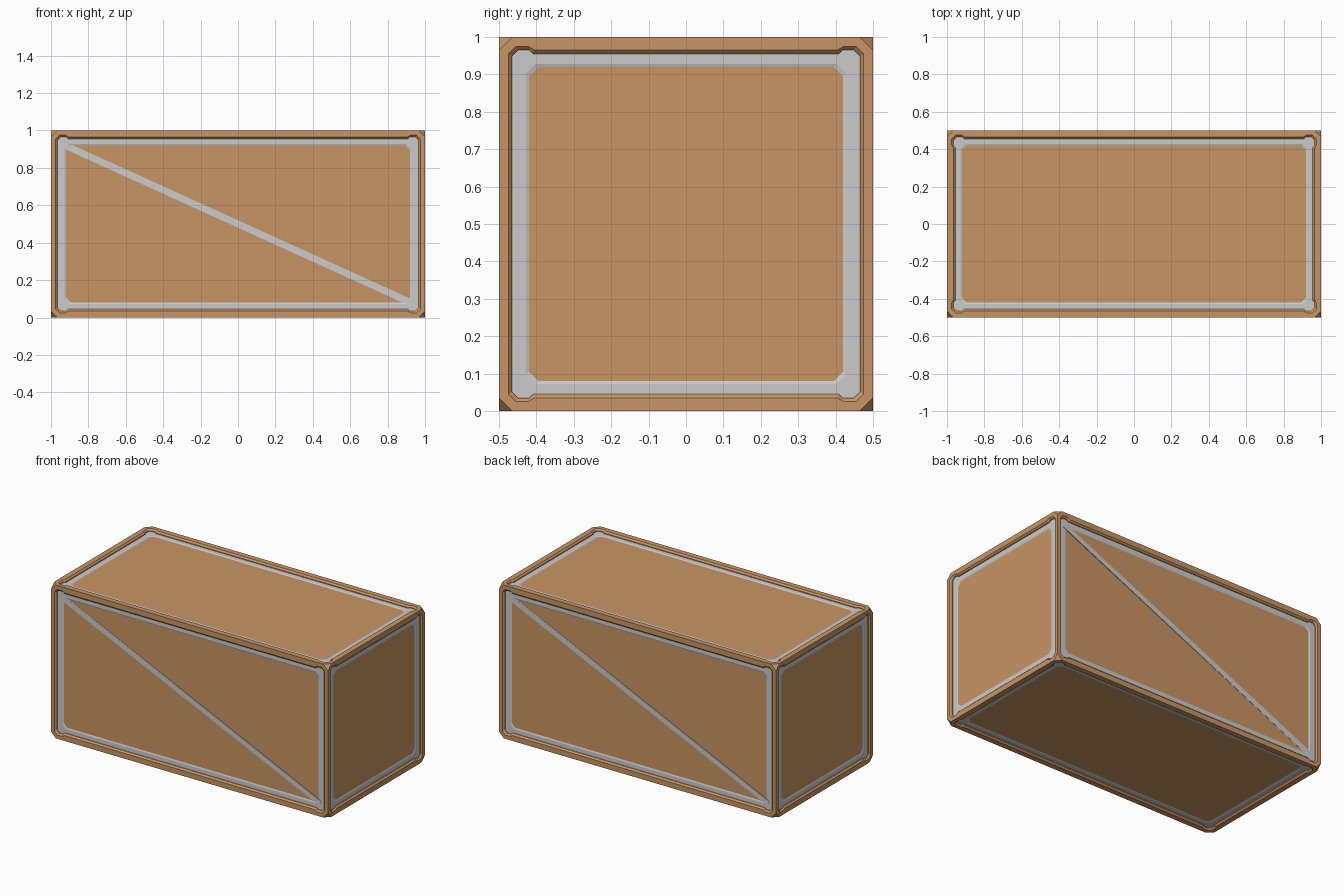
import bpy, bmesh, math
from mathutils import Vector, Matrix

if "Cube" in bpy.data.objects:
    bpy.data.objects.remove(bpy.data.objects["Cube"])

HALF = Vector((1.0, 0.5, 0.5))
CENTRE = Vector((0, 0, 0.5))
CUT = 0.035            # size of the clipped crate corners
TRIM, PANEL = .015, .018   # depths below the rim

brown = bpy.data.materials.new("brown")
brown.diffuse_color = (0.584, 0.30, 0.127, 1)
brown.use_nodes = True
brown.node_tree.nodes["Principled BSDF"].inputs["Base Color"].default_value = brown.diffuse_color

X, Y, Z = Vector((1, 0, 0)), Vector((0, 1, 0)), Vector((0, 0, 1))
# (right, up, outward) for each side, and rim widths of its upright / level bars
SIDES = [(X, Z, -Y, .025, .035), (-X, Z, Y, .025, .035),
         (Y, Z, X, .025, .035), (-Y, Z, -X, .025, .035),
         (X, Y, Z, .035, .035), (X, -Y, -Z, .035, .035)]


def extent(axis):
    return sum(abs(c) * h for c, h in zip(axis, HALF))


def all_corners(pts):
    """Repeat a first-quadrant point run round all four corners, anticlockwise."""
    loop = []
    for sx, sy in ((1, 1), (-1, 1), (-1, -1), (1, -1)):
        run = pts if sx * sy > 0 else pts[::-1]
        loop += [(sx * x, sy * y) for x, y in run]
    return loop


def octagon(a, b, inset, cut, repeat=1):
    a, b = a - inset, b - inset
    return all_corners([(a, b - cut)] * repeat + [(a - cut, b)] * repeat)


def opening(a, b, iu, iv, g):
    """Rim opening with relieved corners, shrunk by g."""
    n = .025 + g
    return all_corners([(a - iu - g, b - .095 + g * .4), (a - n, b - .085 + g * .4),
                        (a - n, b - .045 - g * .6), (a - .045 - g * .6, b - n),
                        (a - .085 + g * .4, b - n), (a - .095 + g * .4, b - iv - g)])


def loft(bm, side, loops):
    """Join successive (outline, depth) loops lying on one side of the crate."""
    r, u, n = side[:3]
    rows = [[bm.verts.new(CENTRE + r * x + u * y + n * (extent(n) - d))
             for x, y in pts] for pts, d in loops]
    for outer, inner in zip(rows, rows[1:]):
        count = len(outer)
        for i in range(count):
            j = (i + 1) % count
            bm.faces.new((outer[i], outer[j], inner[j], inner[i]))


def finish(bm, name, mat=None):
    bmesh.ops.remove_doubles(bm, verts=bm.verts, dist=1e-5)
    me = bpy.data.meshes.new(name)
    bm.to_mesh(me)
    bm.free()
    ob = bpy.data.objects.new(name, me)
    bpy.context.collection.objects.link(ob)
    if mat:
        me.materials.append(mat)
    return ob


# outer frame: flat rim, chamfer and inner wall on every side
bm = bmesh.new()
for side in SIDES:
    r, u, n, iu, iv = side
    a, b = extent(r), extent(u)
    loft(bm, side, [(octagon(a, b, 0, CUT, 3), 0),
                    (opening(a, b, iu, iv, 0), 0),
                    (opening(a, b, iu, iv, .01), .01),
                    (opening(a, b, iu, iv, .01), TRIM)])
# clipped corner facets
for sx in (1, -1):
    for sy in (1, -1):
        for sz in (1, -1):
            s = Vector((sx, sy, sz))
            tip = HALF * s
            vs = [bm.verts.new(CENTRE + tip - ax * s * CUT) for ax in (X, Y, Z)]
            bm.faces.new(vs if sx * sy * sz > 0 else vs[::-1])
finish(bm, "frame", brown)

# grey trim just inside the frame, easing down into the panels
bm = bmesh.new()
for side in SIDES:
    a, b = extent(side[0]), extent(side[1])
    loft(bm, side, [(octagon(a, b, TRIM, 0), TRIM),
                    (octagon(a, b, .072, .025), TRIM),
                    (octagon(a, b, .082, .024), PANEL + .0005)])
finish(bm, "trim")

# panels
bm = bmesh.new()
bmesh.ops.create_cube(bm, size=2, matrix=Matrix.Translation(CENTRE)
                      @ Matrix.Diagonal((*[h - PANEL for h in HALF], 1)))
finish(bm, "panels", brown)

# diagonal braces, front and back, each with a slight twist
run, drop, width = 1.87, .85, .036
for name, turn in (("front_brace", 0), ("back_brace", math.pi)):
    bm = bmesh.new()
    bmesh.ops.create_cube(bm, size=1)
    for v in bm.verts:
        lift = .003 if v.co.x * v.co.z > 0 else -.0015
        v.co = (v.co.x * math.hypot(run, drop),
                v.co.y * .02 - (lift if v.co.y < 0 else 0), v.co.z * width)
    bm.transform(Matrix.Translation(CENTRE) @ Matrix.Rotation(turn, 4, 'Z')
                 @ Matrix.Translation((0, PANEL - .5 + .008, 0))
                 @ Matrix.Rotation(math.atan2(drop, run), 4, 'Y'))
    finish(bm, name)
